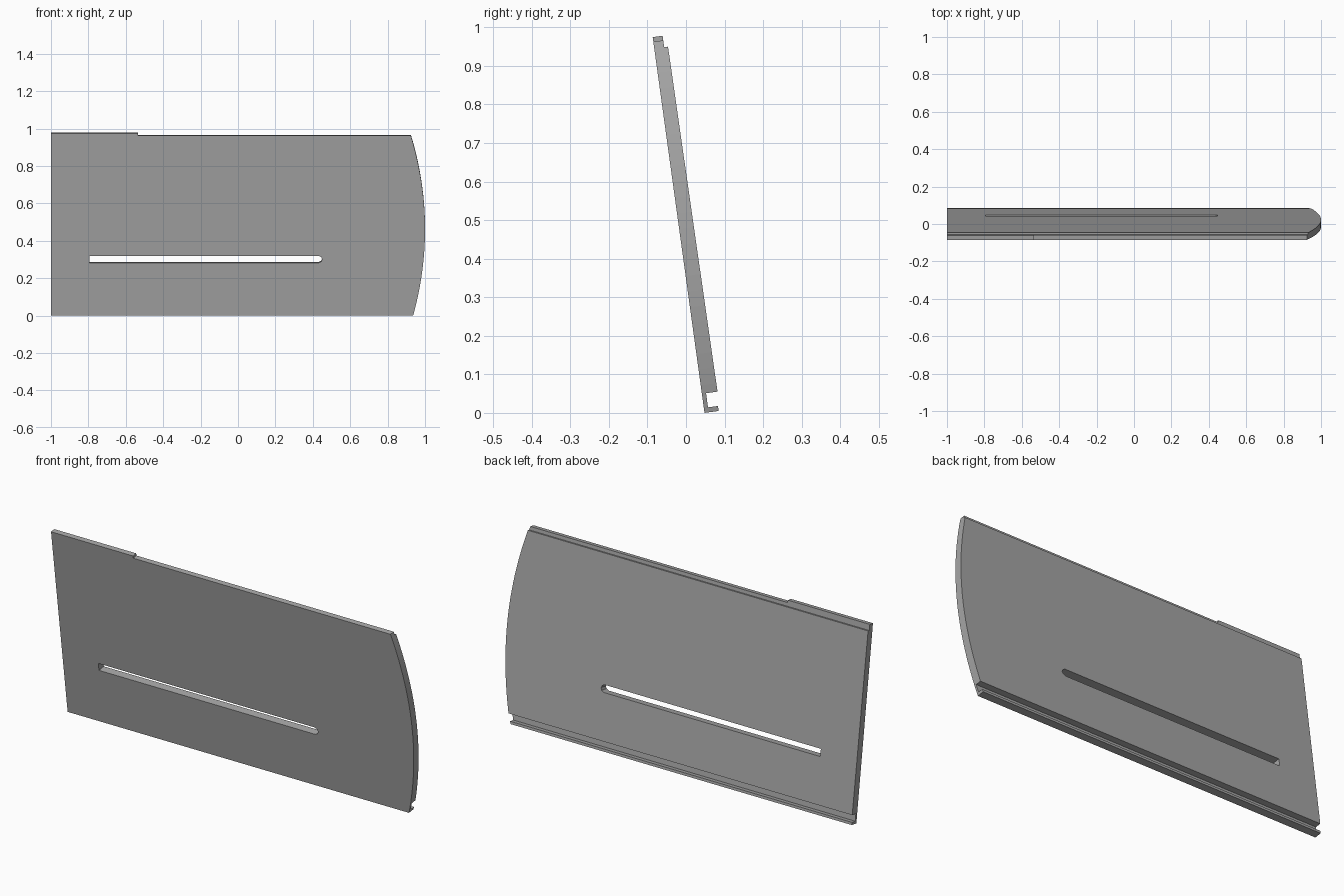
import bpy, bmesh, math
from mathutils import Matrix, Vector

cube = bpy.data.objects.get("Cube")
if cube:
    bpy.data.objects.remove(cube, do_unlink=True)

TILT = Matrix.Translation((0, 0.048, 0)) @ Matrix.Rotation(math.radians(7.85), 4, 'X')

grey = bpy.data.materials.new("plain grey")
grey.use_nodes = True
GREY = (0.38, 0.38, 0.38, 1)
grey.diffuse_color = GREY
grey.node_tree.nodes["Principled BSDF"].inputs["Base Color"].default_value = GREY


def prism(name, points, sweep):
    """Extrude a closed outline of 3D points along a vector, then lean it back."""
    bm = bmesh.new()
    face = bm.faces.new([bm.verts.new(p) for p in points])
    ext = bmesh.ops.extrude_face_region(bm, geom=[face])
    moved = [g for g in ext["geom"] if isinstance(g, bmesh.types.BMVert)]
    bmesh.ops.translate(bm, verts=moved, vec=Vector(sweep))
    bmesh.ops.recalc_face_normals(bm, faces=bm.faces)
    bm.transform(TILT)
    mesh = bpy.data.meshes.new(name)
    bm.to_mesh(mesh)
    bm.free()
    mesh.materials.append(grey)
    obj = bpy.data.objects.new(name, mesh)
    bpy.context.scene.collection.objects.link(obj)
    return obj


def cut(target, cutter, operation):
    cutter.hide_render = True
    mod = target.modifiers.new(cutter.name, 'BOOLEAN')
    mod.object, mod.operation, mod.solver = cutter, operation, 'EXACT'
    bpy.context.view_layer.objects.active = target
    bpy.ops.object.modifier_apply(modifier=mod.name)
    bpy.data.objects.remove(cutter, do_unlink=True)


# Panel cross-section (depth, height): top rabbet and bottom groove at the back
section = [(0, 0), (0.037, 0), (0.037, 0.013), (0.011, 0.013), (0.011, 0.05),
           (0.041, 0.05), (0.036, 0.954), (0.026, 0.954), (0.026, 0.984), (0, 0.984)]
panel = prism("panel", [(-1, d, h) for d, h in section], (2.1, 0, 0))

# Outline: bowed end and a raised tab along part of the top edge
TOP, STEPS = 0.972, 24
low, high = -0.01, TOP
bow = [low + (high - low) * i / STEPS for i in range(STEPS + 1)]
outline = [(-1.1, low)] + [(1 - (h - 0.465) ** 2 / 3.4, h) for h in bow]
outline += [(-0.535, TOP), (-0.535, 1.1), (-1.1, 1.1)]
cut(panel, prism("outline", [(x, -0.1, h) for x, h in outline], (0, 0.3, 0)), 'INTERSECT')

# Long slot, square at one end and pointed at the other
slot = [(-0.795, 0.285), (0.432, 0.285), (0.445, 0.292), (0.45, 0.304),
        (0.445, 0.316), (0.432, 0.323), (-0.795, 0.323)]
cut(panel, prism("slot", [(x, -0.1, h) for x, h in slot], (0, 0.3, 0)), 'DIFFERENCE')
